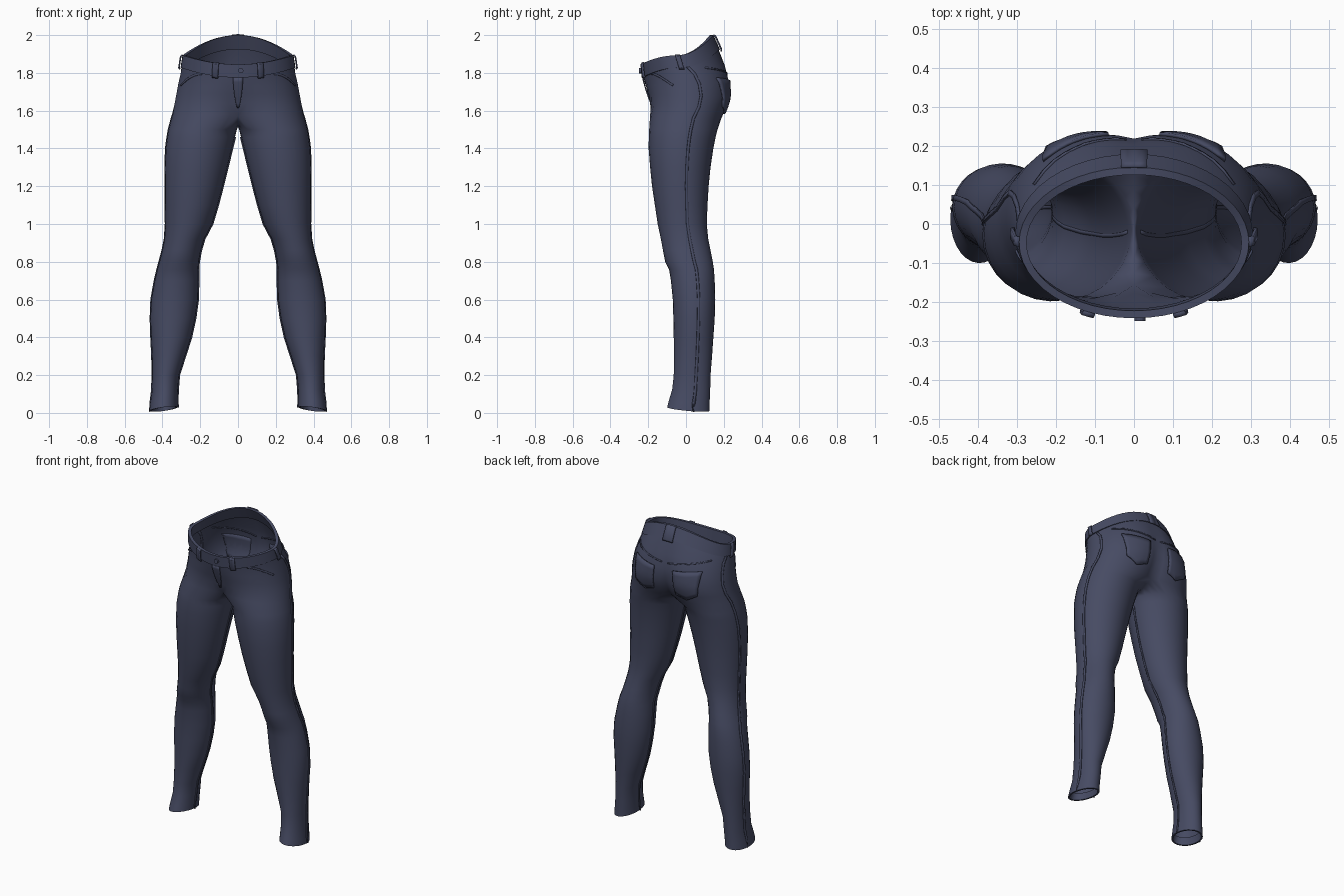
import bpy, bmesh, math
from mathutils import Vector
from mathutils.bvhtree import BVHTree

if "Cube" in bpy.data.objects:
    bpy.data.objects.remove(bpy.data.objects["Cube"])

denim = bpy.data.materials.new("navy_denim")
denim.diffuse_color = (0.062, 0.070, 0.125, 1)
denim.use_nodes = True
denim.node_tree.nodes["Principled BSDF"].inputs["Base Color"].default_value = denim.diffuse_color
OUT, INN, P0 = 20, 8, 55      # outer segments, inner segments, crotch angle


def make(name, verts, faces, thick=0.0, mirror=True):
    me = bpy.data.meshes.new(name)
    me.from_pydata(verts, [], faces)
    me.materials.append(denim)
    ob = bpy.data.objects.new(name, me)
    bpy.context.collection.objects.link(ob)
    bpy.context.view_layer.objects.active = ob
    for o in bpy.context.selected_objects:
        o.select_set(False)
    ob.select_set(True)
    bpy.ops.object.shade_smooth_by_angle(angle=math.radians(35))
    if thick:
        m = ob.modifiers.new("thickness", 'SOLIDIFY')
        m.thickness, m.offset = thick, 0
    if mirror:
        m = ob.modifiers.new("mirror", 'MIRROR')
        m.merge_threshold = 0.002
    return ob


def grid_faces(rows, cols):
    return [(r * cols + c, r * cols + c + 1, (r + 1) * cols + c + 1, (r + 1) * cols + c)
            for r in range(rows - 1) for c in range(cols - 1)]


def hip_point(h, t, off=0.0):
    """Point on a half hip ring, t = 0 at front centre and 1 at back centre."""
    zf, zs, zb, w, yf, yb, pf, pb = h
    a0, a1 = math.radians(pf), math.radians(360 - pb)
    a = a0 + (a1 - a0) * t
    u, s = -math.cos(a), math.sin(a)
    u0 = -math.cos(a0) * (1 - t) - math.cos(a1) * t
    x = max(0, (w + off) * (u - u0) / (1 - u0))
    if t in (0, 1):
        x = 0
    y = (yf + yb) / 2 - ((yb - yf) / 2 + off) * s
    z = zs + ((zf if s > 0 else zb) - zs) * s * s
    return Vector((x, y, z))


# Leg sections: z, inner x, outer x, front y, back y
LEG = [(0.02, .32, .47, -.10, .125), (0.06, .32, .465, -.09, .125), (0.12, .318, .456, -.073, .128),
       (0.2, .312, .454, -.065, .13), (0.3, .28, .455, -.064, .138), (0.4, .248, .46, -.065, .145),
       (0.5, .226, .465, -.067, .152), (0.6, .212, .46, -.07, .155), (0.7, .21, .442, -.08, .152),
       (0.76, .21, .428, -.09, .148), (0.8, .207, .417, -.11, .142), (0.86, .196, .402, -.122, .13),
       (0.92, .178, .39, -.133, .118), (1.0, .136, .385, -.15, .11), (1.1, .106, .386, -.165, .114),
       (1.2, .08, .387, -.18, .12), (1.3, .055, .388, -.19, .13), (1.4, .031, .384, -.198, .145),
       (1.46, .016, .376, -.197, .157), (1.5, .006, .369, -.195, .167)]
# Hip sections: z front/side/back, half width, front y, back y, front/back start angle
HIP = [(1.58, 1.56, 1.56, .354, -.19, .187, 55, 55),
       (1.64, 1.62, 1.61, .340, -.19, .212, 70, 60),
       (1.69, 1.68, 1.67, .328, -.202, .230, 80, 66),
       (1.73, 1.74, 1.75, .317, -.213, .228, 86, 73),
       (1.755, 1.79, 1.84, .306, -.220, .205, 90, 80),
       (1.785, 1.835, 1.94, .296, -.226, .166, 90, 89)]

# Body: legs as full rings, crotch seam, then half rings for the hips
N = OUT + INN
a0 = math.radians(P0)
PHI = [a0 + (2 * math.pi - 2 * a0) * i / OUT for i in range(OUT)]
PHI += [2 * math.pi - a0 + 2 * a0 * i / INN for i in range(INN)]
verts, faces = [], []


def leg_ring(row, inset=0.0):
    z, xi, xo, yf, yb = row
    cx, cy, rx, ry = (xi + xo) / 2, (yf + yb) / 2, (xo - xi) / 2 - inset, (yb - yf) / 2 - inset
    tilt = max(0, 1 - z / 0.2)
    return [Vector((cx - rx * math.cos(p), cy - ry * math.sin(p),
                    z + tilt * .011 * (math.cos(p) + math.sin(p)))) for p in PHI]


rings = [leg_ring((0.065, .32, .465, -.09, .125), .012), leg_ring(LEG[0], .010)]  # turned-in hem
rings += [leg_ring(r) for r in LEG]
h = HIP[0]
crotch = [hip_point(h, i / OUT) for i in range(OUT + 1)]
for i in range(1, INN):
    s = math.sin(PHI[OUT + i])
    k = (s / math.sin(a0)) ** 2
    crotch.append(Vector((0, (h[4] + h[5]) / 2 - (h[5] - h[4]) / 2 * s, 1.515 + .05 * k)))
rings.append(crotch)
for r in rings:
    verts += r
for r in range(len(rings) - 1):
    for i in range(N):
        j = (i + 1) % N
        faces.append((r * N + i, r * N + j, (r + 1) * N + j, (r + 1) * N + i))
below = (len(rings) - 1) * N
for h in HIP[1:]:
    base = len(verts)
    verts += [hip_point(h, i / OUT) for i in range(OUT + 1)]
    for i in range(OUT):
        faces.append((below + i, below + i + 1, base + i + 1, base + i))
    below = base
make("trouser_body", verts, faces)
tree = BVHTree.FromPolygons(verts, faces)

# Waistband: closed rectangular section swept around the waist
LOW = (1.775, 1.828, 1.925, .297, -.228, .172, 90, 90)
TOP = (1.845, 1.893, 2.0, .287, -.234, .138, 90, 90)


def band_point(t, v, off):
    return hip_point(LOW, t, off).lerp(hip_point(TOP, t, off), v)


section = [(0, -.012), (0, .007), (1, .007), (1, -.012), (0, -.012)]
bv = [band_point(i / 24, v, o) for v, o in section for i in range(25)]
make("waistband", bv, grid_faces(5, 25))

# Belt loops: curved plates over the band
for name, t0, t1 in (("front_belt_loop", .11, .145), ("side_belt_loop", .485, .525),
                     ("back_belt_loop", .965, 1.0)):
    pts = [band_point(t0 + (t1 - t0) * c / 2, v, o)
           for v, o in ((-.13, .010), (0, .016), (.9, .016), (1.02, .008)) for c in range(3)]
    make(name, pts, grid_faces(4, 3), .008)


def ribbon(name, path, width, lift=.002, thick=.006):
    """Thin strip laid on the cloth along a path."""
    pts = []
    for i, p in enumerate(path):
        d = (path[min(i + 1, len(path) - 1)] - path[max(i - 1, 0)]).normalized()
        q, n, _, _ = tree.find_nearest(p)
        side = d.cross(n).normalized() * width / 2
        pts += [q - side + n * lift, q + side + n * lift]
    make(name, pts, grid_faces(len(path), 2), thick)


# Seams down the outside and inside of each leg
outer = [r[11] for r in rings[2:]] + [hip_point(h, 11 / OUT) for h in HIP[1:]]
ribbon("outer_seam", outer, .014)
ribbon("inner_seam", [r[OUT + 4] for r in rings[2:-2]], .010)


def cast(x, z, front):
    d = Vector((0, 1 if front else -1, 0))
    q, n, _, _ = tree.ray_cast(Vector((max(x, .001), -d.y, z)), d)
    return (q, n) if q else tree.find_nearest(Vector((x, -.2 * d.y, z)))[:2]


# Back pockets: pointed patches laid on the seat
pts = []
for r in range(7):
    for c in range(9):
        u, v = c / 8, r / 6
        x = .148 + (u - .5) * (.165 - .03 * v)
        z = 1.765 + .015 * (u - .5) - v * (.15 + .03 * (1 - abs(2 * u - 1)))
        q, n = cast(x, z, False)
        pts.append(q + n * .005)
make("back_pocket", pts, grid_faces(7, 9), .009)

# Yoke seam above the back pockets
ribbon("yoke_seam", [cast(.02 + .026 * i, 1.79 + .004 * i, False)[0] for i in range(10)], .008)

# Front pocket openings, curved from waistband to side seam
ribbon("front_pocket_edge", [cast(.19 + .11 * math.sin(a), 1.735 + .06 * math.cos(a) ** 2, True)[0]
                             for a in [i * math.pi / 18 for i in range(10)]], .010)

# Fly flap down the centre front
pts = []
for r in range(8):
    v = r / 7
    for c in range(3):
        q, n = cast(.026 * c / 2 * (1 - .8 * v * v), 1.775 - .16 * v, True)
        pts.append(Vector((0 if c == 0 else q.x, q.y - .005, q.z)))
make("fly_flap", pts, grid_faces(8, 3), .006)

# Waist button
bpy.ops.mesh.primitive_cylinder_add(vertices=12, radius=.014, depth=.012, location=(.015, -.242, 1.812),
                                    rotation=(math.pi / 2, 0, 0))
button = bpy.context.object
button.name = "waist_button"
button.data.materials.append(denim)
